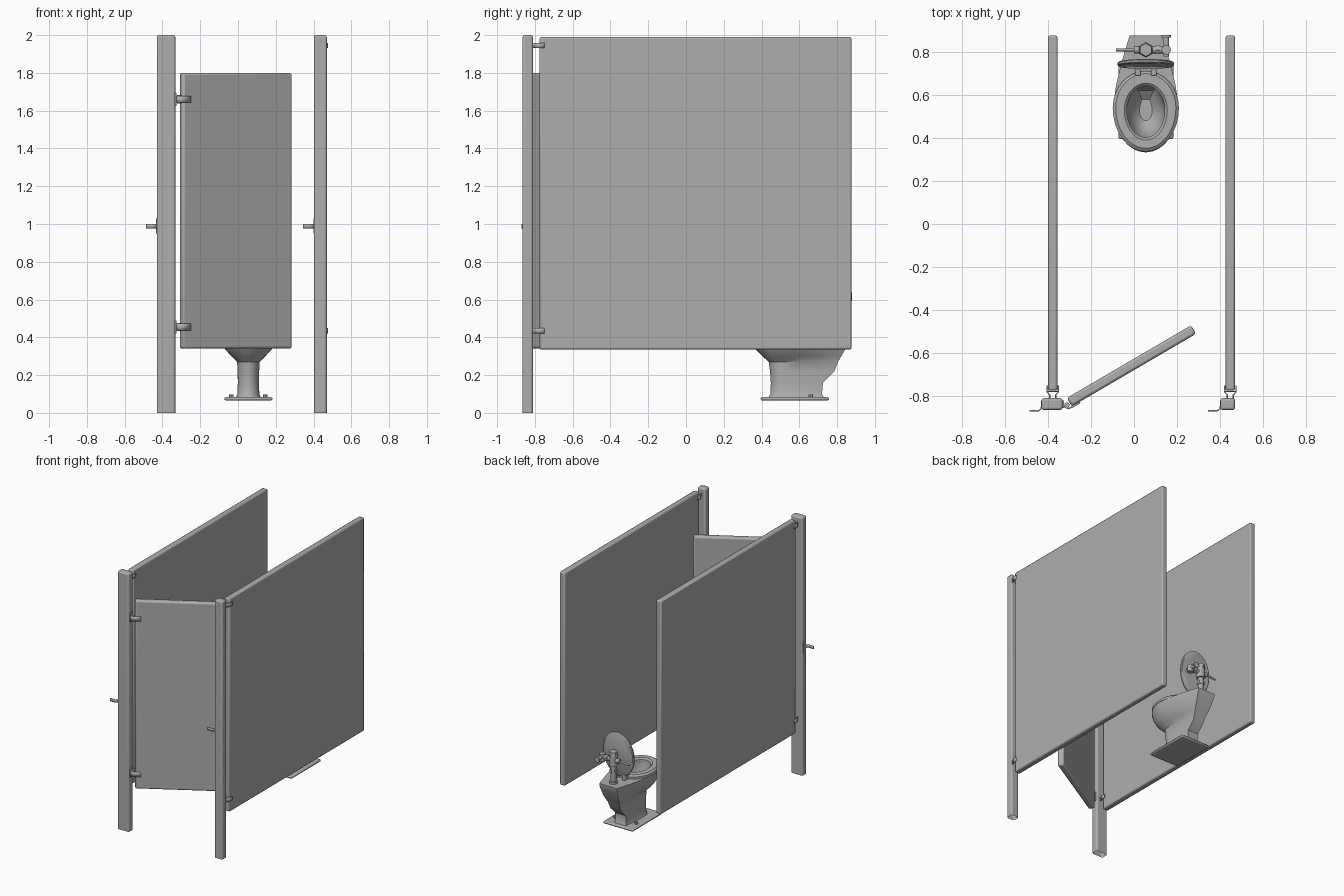
import bpy, bmesh
from math import sin, cos, pi, radians
from mathutils import Vector

if "Cube" in bpy.data.objects:
    bpy.data.objects.remove(bpy.data.objects["Cube"], do_unlink=True)

grey = bpy.data.materials.new("plain grey")
grey.use_nodes = True
colour = (0.42, 0.42, 0.42, 1)
grey.diffuse_color = colour
grey.node_tree.nodes["Principled BSDF"].inputs["Base Color"].default_value = colour


def finish(name, bm, bevel=0, segments=2, normals=True):
    """Turn a bmesh into a shaded, coloured object."""
    if normals:
        bmesh.ops.recalc_face_normals(bm, faces=bm.faces[:])
    mesh = bpy.data.meshes.new(name)
    bm.to_mesh(mesh)
    bm.free()
    mesh.materials.append(grey)
    ob = bpy.data.objects.new(name, mesh)
    bpy.context.collection.objects.link(ob)
    if bevel:
        mod = ob.modifiers.new("Bevel", "BEVEL")
        mod.width, mod.segments, mod.limit_method = bevel, segments, "ANGLE"
    bpy.ops.object.select_all(action="DESELECT")
    ob.select_set(True)
    bpy.context.view_layer.objects.active = ob
    bpy.ops.object.shade_smooth_by_angle(angle=radians(35))
    return ob


def box(name, lo, hi, bevel=0, segments=2):
    bm = bmesh.new()
    bmesh.ops.create_cube(bm, size=1)
    for v in bm.verts:
        v.co = Vector((lo[i] if v.co[i] < 0 else hi[i] for i in range(3)))
    return finish(name, bm, bevel, segments)


def rod(name, a, b, radius, sides=16, radius2=None):
    a, b = Vector(a), Vector(b)
    bm = bmesh.new()
    bmesh.ops.create_cone(bm, cap_ends=True, segments=sides, radius1=radius,
                          radius2=radius if radius2 is None else radius2, depth=(b - a).length)
    bmesh.ops.rotate(bm, verts=bm.verts, matrix=(b - a).to_track_quat("Z", "Y").to_matrix())
    bmesh.ops.translate(bm, verts=bm.verts, vec=(a + b) / 2)
    return finish(name, bm)


def strip(name, path, z, height, thick=0.006):
    """Bent metal strip: a plan path given height and thickness."""
    bm = bmesh.new()
    low = [bm.verts.new((x, y, z - height / 2)) for x, y in path]
    top = [bm.verts.new((x, y, z + height / 2)) for x, y in path]
    for i in range(len(path) - 1):
        bm.faces.new((low[i], low[i + 1], top[i + 1], top[i]))
    ob = finish(name, bm)
    mod = ob.modifiers.new("Solidify", "SOLIDIFY")
    mod.thickness, mod.offset = thick, 0
    return ob


def loft(name, rings, cap_start=True, cap_end=True, bevel=0, closed=False):
    """Skin a stack of equal-length point rings."""
    bm = bmesh.new()
    vs = [[bm.verts.new(p) for p in ring] for ring in rings]
    n = len(vs[0])
    pairs = list(zip(vs, vs[1:])) + ([(vs[-1], vs[0])] if closed else [])
    for a, b in pairs:
        for i in range(n):
            j = (i + 1) % n
            bm.faces.new((a[i], a[j], b[j], b[i]))
    if cap_start and not closed:
        bm.faces.new(vs[0])
    if cap_end and not closed:
        bm.faces.new(vs[-1])
    return finish(name, bm, bevel)


# Posts, open at the foot
def post(name, x0, x1):
    ob = box(name, (x0, -0.865, 0), (x1, -0.81, 2), 0.012, 3)
    bm = bmesh.new()
    bm.from_mesh(ob.data)
    bmesh.ops.delete(bm, geom=[f for f in bm.faces if f.normal.z < -0.9], context="FACES")
    bm.to_mesh(ob.data)
    bm.free()


post("right_post", -0.43, -0.332)
post("left_post", 0.402, 0.47)

# Side panels with clips, and a bent latch on each post
for side, mid, edge in (("right", -0.378, -0.425), ("left", 0.448, 0.407)):
    box(side + "_panel", (mid - 0.0225, -0.775, 0.335), (mid + 0.0225, 0.877, 1.99), 0.01)
    for level, z in (("lower", 0.435), ("upper", 1.945)):
        for tag, s in (("inner", 1), ("outer", -1)):
            path = [(mid + s * u, y) for u, y in
                    ((0.026, -0.75), (0.026, -0.782), (0.014, -0.795), (0.014, -0.812))]
            strip(f"{side}_{level}_{tag}_clip", path, z, 0.028)
        strip(f"{side}_{level}_clip_bridge", [(mid - 0.026, -0.779), (mid + 0.026, -0.779)], z, 0.028)
    strip(side + "_latch", [(edge - 0.062, -0.869), (edge - 0.02, -0.869), (edge - 0.008, -0.86),
                            (edge - 0.003, -0.84), (edge - 0.003, -0.82)], 0.988, 0.022)
    box(side + "_latch_plate", (edge - 0.008, -0.852, 0.95), (edge, -0.822, 1.03))

# Door, standing ajar, and its hinges
door = box("door", (-0.335, -0.023, -0.73), (0.335, 0.023, 0.73), 0.012)
door.location = (-0.012, -0.66, 1.07)
door.rotation_euler.z = radians(30.3)
for level, z in (("lower", 0.455), ("upper", 1.66)):
    box(level + "_hinge_plate", (-0.334, -0.855, z - 0.035), (-0.325, -0.82, z + 0.035), 0.003)
    rod(level + "_hinge_pin", (-0.312, -0.842, z - 0.022), (-0.312, -0.842, z + 0.022), 0.012)
    strip(level + "_hinge_leaf", [(-0.33, -0.846), (-0.305, -0.858), (-0.285, -0.85), (-0.25, -0.829)],
          z, 0.036, 0.008)

# Toilet
CX = 0.055
N = 16


def outline(z, front, mid, back, half, tail):
    """Rounded at the front, tapering to a flat back."""
    pts = [(CX - half * cos(pi * i / N), mid - (mid - front) * sin(pi * i / N), z)
           for i in range(N + 1)]
    sides = [(half + (tail - half) * t ** 1.4, mid + (back - mid) * t) for t in (0.3, 0.6, 0.85, 1)]
    pts += [(CX + w, y, z) for w, y in sides]
    return pts + [(CX - w, y, z) for w, y in reversed(sides)]


def egg(z, front, mid, back, half):
    pts = []
    for i in range(32):
        a = 2 * pi * i / 32
        reach = (back - mid) if sin(a) > 0 else (mid - front)
        pts.append((CX + half * cos(a), mid + reach * sin(a), z))
    return pts


box("toilet_foot", (-0.072, 0.395, 0.066), (0.183, 0.757, 0.084), 0.008)
foot = bpy.data.objects["toilet_foot"]
for x in (CX - 0.09, CX + 0.09):
    rod("foot_bolt", (x, 0.66, 0.08), (x, 0.66, 0.098), 0.012, 8)

loft("toilet_body", [
    outline(0.082, 0.437, 0.52, 0.73, 0.066, 0.05),
    outline(0.1, 0.447, 0.52, 0.72, 0.058, 0.045),
    outline(0.16, 0.449, 0.52, 0.725, 0.056, 0.045),
    outline(0.22, 0.445, 0.52, 0.785, 0.057, 0.045),
    outline(0.27, 0.438, 0.52, 0.805, 0.06, 0.05),
    outline(0.3, 0.405, 0.52, 0.822, 0.09, 0.058),
    outline(0.335, 0.37, 0.53, 0.842, 0.122, 0.065),
    outline(0.385, 0.342, 0.54, 0.862, 0.146, 0.072),
    outline(0.42, 0.333, 0.545, 0.876, 0.153, 0.075),
    outline(0.436, 0.335, 0.545, 0.877, 0.153, 0.075)], cap_end=False)

# Rear shelf top and hollow bowl share the rim outline
loft("shelf_and_bowl", [
    outline(0.436, 0.335, 0.545, 0.877, 0.153, 0.075),
    outline(0.437, 0.4, 0.53, 0.645, 0.09, 0.05),
    outline(0.38, 0.405, 0.53, 0.64, 0.088, 0.05),
    outline(0.3, 0.44, 0.53, 0.62, 0.062, 0.035),
    outline(0.27, 0.48, 0.53, 0.58, 0.03, 0.018)], cap_start=False)

loft("toilet_seat", [
    egg(0.438, 0.337, 0.54, 0.712, 0.154),
    egg(0.455, 0.337, 0.54, 0.712, 0.154),
    egg(0.466, 0.352, 0.54, 0.7, 0.14),
    egg(0.466, 0.39, 0.53, 0.655, 0.1),
    egg(0.455, 0.402, 0.53, 0.643, 0.088),
    egg(0.438, 0.402, 0.53, 0.643, 0.088)], closed=True)


# Raised lid, leaning back slightly
def lid_ring(y, scale):
    pts = []
    for i in range(32):
        a = 2 * pi * i / 32
        w, h = 0.132 * scale * cos(a), 0.175 * scale * sin(a)
        pts.append((CX + w, y + 0.08 * h, 0.635 + h))
    return pts


loft("toilet_lid", [lid_ring(0.734, 0.95), lid_ring(0.739, 1), lid_ring(0.749, 1), lid_ring(0.754, 0.95)])
for x in (CX - 0.037, CX + 0.037):
    box("lid_hinge", (x - 0.013, 0.69, 0.436), (x + 0.013, 0.745, 0.482), 0.005)

# Flush valve
VY = 0.81
rod("flush_flange", (CX, VY, 0.434), (CX, VY, 0.452), 0.03)
rod("flush_pipe", (CX, VY, 0.44), (CX, VY, 0.58), 0.02)
rod("flush_pipe_nut", (CX, VY, 0.515), (CX, VY, 0.54), 0.027, 6)
rod("valve_body", (CX, VY, 0.57), (CX, VY, 0.655), 0.03)
rod("valve_cap", (CX, VY, 0.65), (CX, VY, 0.68), 0.036, 6, 0.03)
rod("handle_socket", (CX - 0.055, VY, 0.615), (CX, VY, 0.615), 0.017)
rod("flush_handle", (-0.083, VY, 0.607), (CX - 0.05, VY, 0.615), 0.007, 12)
rod("supply_pipe", (CX, VY, 0.615), (0.155, VY, 0.615), 0.016)
rod("supply_nut", (0.1, VY, 0.615), (0.122, VY, 0.615), 0.023, 6)
rod("stop_valve", (0.15, VY, 0.585), (0.15, VY, 0.64), 0.022)
rod("wall_pipe", (0.15, 0.78, 0.615), (0.15, 0.877, 0.615), 0.013)
rod("wall_flange", (0.15, 0.868, 0.615), (0.15, 0.878, 0.615), 0.022)
